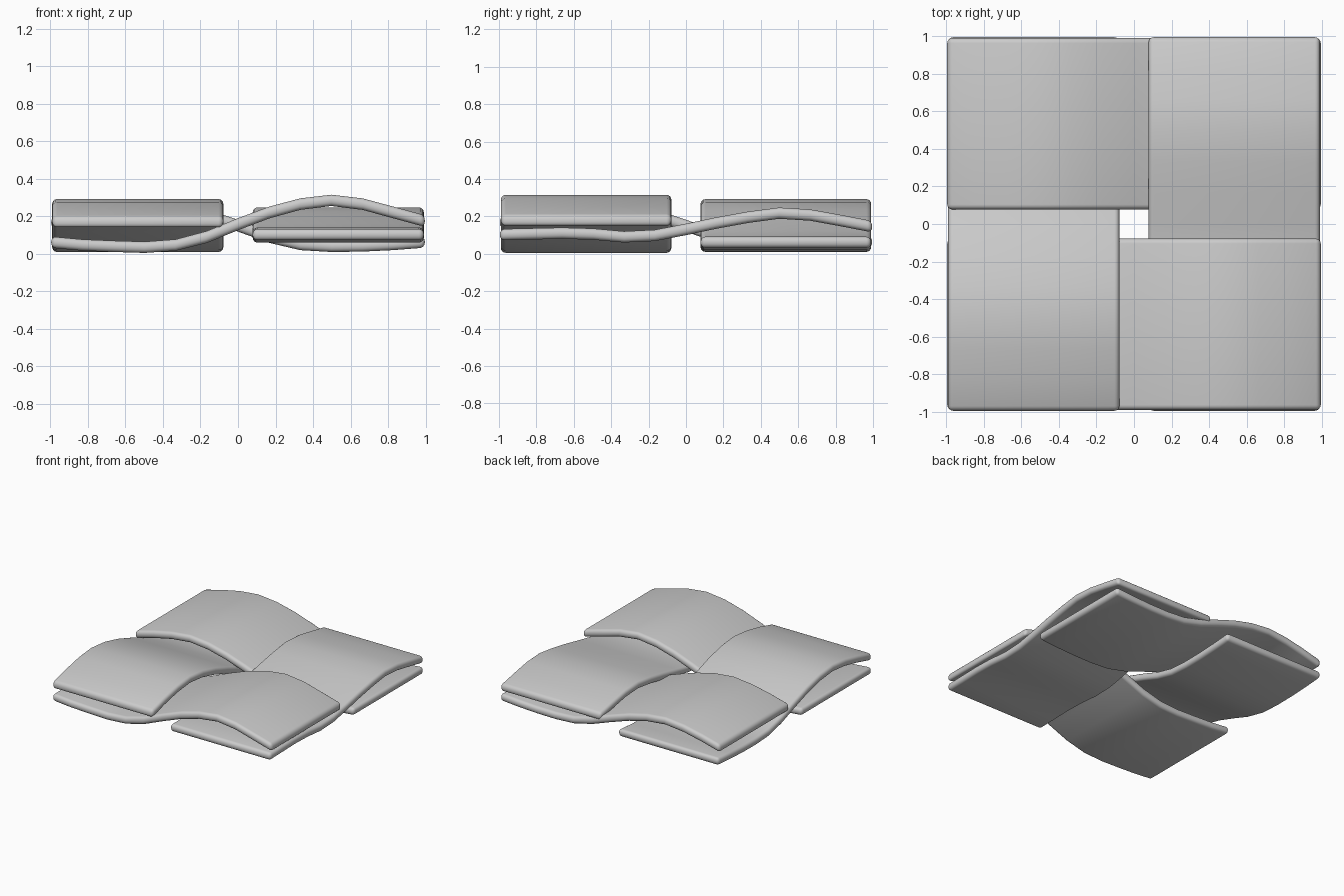
import bpy, bmesh
from mathutils import Matrix

if "Cube" in bpy.data.objects:
    bpy.data.objects.remove(bpy.data.objects["Cube"])

HALF = 0.995          # half length of a strip
INNER, OUTER = 0.078, 0.99   # side edges of a strip, measured from the centre
THICK = 0.06


def strip(name, heights, quarter_turns):
    """Wavy strip along x on the -y side, then turned about z."""
    bm = bmesh.new()
    n = len(heights)
    rings = []
    for i, z in enumerate(heights):
        x = -HALF + 2 * HALF * i / (n - 1)
        # keep the thickness constant where the strip is steep
        a, b = max(i - 1, 0), min(i + 1, n - 1)
        slope = (heights[b] - heights[a]) / ((b - a) * 2 * HALF / (n - 1))
        h = THICK / 2 * (1 + slope * slope) ** 0.5
        rings.append([bm.verts.new((x, y, z + dz)) for y, dz in
                      ((-OUTER, -h), (-INNER, -h), (-INNER, h), (-OUTER, h))])
    for r, s in zip(rings, rings[1:]):
        for k in range(4):
            bm.faces.new((r[k], r[(k + 1) % 4], s[(k + 1) % 4], s[k]))
    bm.faces.new(rings[0])
    bm.faces.new(rings[-1])
    bmesh.ops.recalc_face_normals(bm, faces=bm.faces)
    # rounded rim
    rim = [e for e in bm.edges if e.calc_face_angle() > 0.9]
    bmesh.ops.bevel(bm, geom=rim, offset=0.026, segments=4, profile=0.5,
                    affect='EDGES', clamp_overlap=True)
    turn = Matrix.Rotation(quarter_turns * 1.5707963268, 4, 'Z')
    bmesh.ops.transform(bm, matrix=turn, verts=bm.verts)
    mesh = bpy.data.meshes.new(name)
    bm.to_mesh(mesh)
    bm.free()
    obj = bpy.data.objects.new(name, mesh)
    bpy.context.collection.objects.link(obj)
    bpy.context.view_layer.objects.active = obj
    obj.select_set(True)
    bpy.ops.object.shade_smooth_by_angle(angle=0.7)
    obj.select_set(False)


# centre heights along each strip, from its low end to its high end
tall = [.062, .047, .04, .035, .047, .09, .158, .22, .265, .285, .265, .22, .175]
shallow = [.102, .106, .11, .105, .09, .098, .13, .165, .195, .217, .207, .177, .145]
medium = [.063, .05, .042, .04, .05, .09, .15, .205, .245, .262, .245, .21, .167]

# four strips woven over and under each other around a small square gap
for i, (name, wave) in enumerate((("front_strip", tall), ("right_strip", shallow),
                                  ("back_strip", medium), ("left_strip", medium))):
    strip(name, wave, i)
